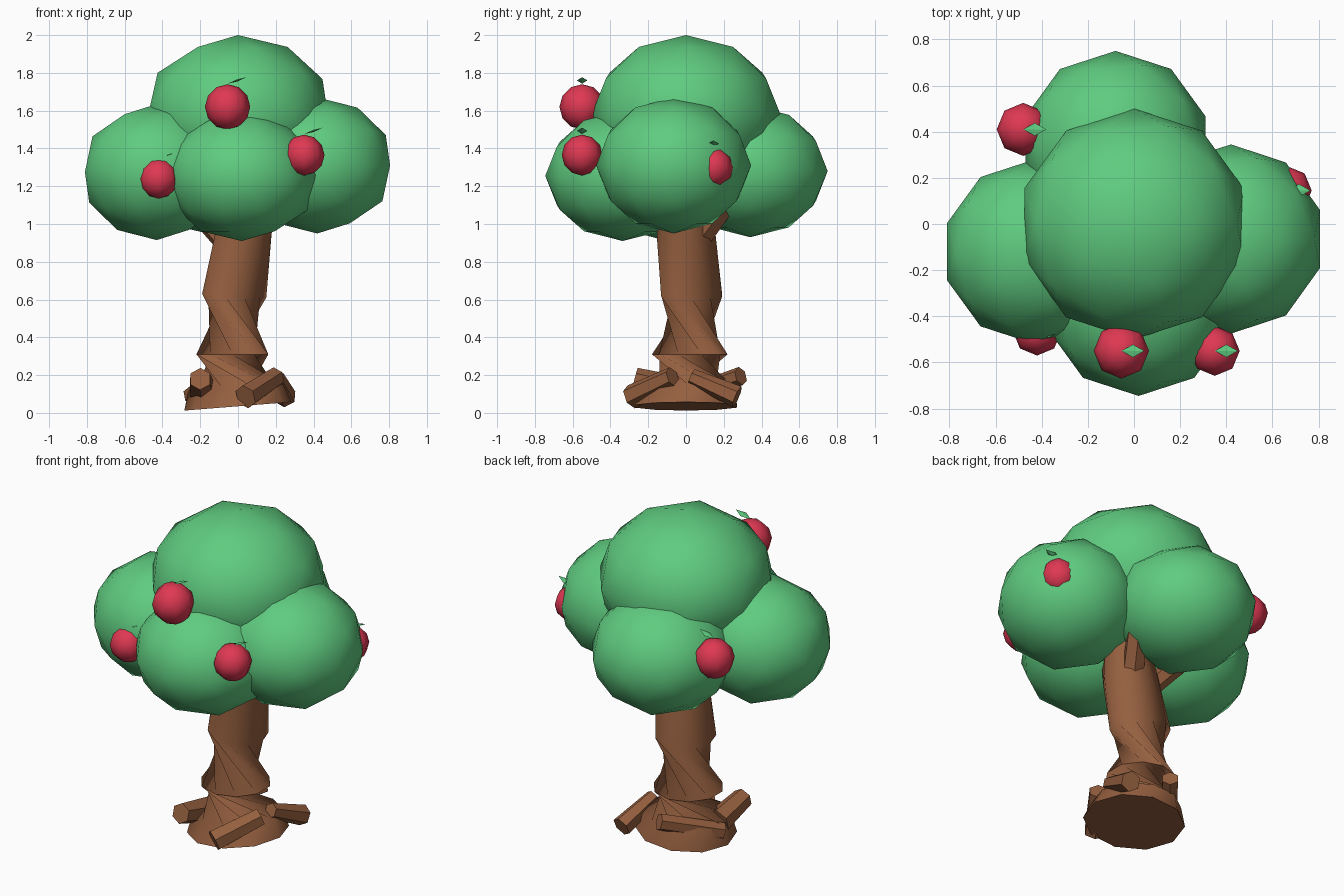
import bpy, bmesh, math
from mathutils import Vector, Matrix

cube = bpy.data.objects.get("Cube")
if cube:
    bpy.data.objects.remove(cube, do_unlink=True)


def material(name, rgb):
    m = bpy.data.materials.new(name)
    m.use_nodes = True
    m.diffuse_color = (*rgb, 1)
    bsdf = m.node_tree.nodes["Principled BSDF"]
    bsdf.inputs["Base Color"].default_value = (*rgb, 1)
    bsdf.inputs["Roughness"].default_value = 0.8
    return m


GREEN = material("leaf green", (0.115, 0.6, 0.215))
RED = material("apple red", (0.74, 0.04, 0.085))
BROWN = material("bark brown", (0.30, 0.115, 0.05))


def add_object(name, bm, mat, angle=None):
    """Turn a bmesh into an object, smooth below the given edge angle."""
    bmesh.ops.recalc_face_normals(bm, faces=bm.faces)
    mesh = bpy.data.meshes.new(name)
    bm.to_mesh(mesh)
    bm.free()
    mesh.materials.append(mat)
    ob = bpy.data.objects.new(name, mesh)
    bpy.context.scene.collection.objects.link(ob)
    if angle:
        bpy.ops.object.select_all(action='DESELECT')
        ob.select_set(True)
        bpy.context.view_layer.objects.active = ob
        bpy.ops.object.shade_smooth_by_angle(angle=math.radians(angle))
    return ob


def loft(name, rings, sides, angle):
    """Skin circles given as (centre, radius, axis)."""
    bm = bmesh.new()
    loops = []
    for centre, radius, axis in rings:
        turn = Vector(axis).to_track_quat('Z', 'Y')
        loop = []
        for i in range(sides):
            a = math.tau * (i + 0.5) / sides
            p = Vector((math.cos(a), math.sin(a), 0)) * radius
            loop.append(bm.verts.new(Vector(centre) + turn @ p))
        loops.append(loop)
    for low, high in zip(loops, loops[1:]):
        for i in range(sides):
            j = (i + 1) % sides
            bm.faces.new((low[i], low[j], high[j], high[i]))
    bm.faces.new(loops[0])
    bm.faces.new(loops[-1])
    return add_object(name, bm, BROWN, angle)


def limb(name, start, end, r_start, r_end, sides=6):
    axis = Vector(end) - Vector(start)
    loft(name, [(start, r_start, axis), (end, r_end, axis)], sides, 35)


# Trunk: flared foot, gentle bend, top hidden in the crown
UP = (0, 0, 1)
loft("trunk", [((0, 0, 0.035), 0.285, (-0.08, 0, 1)),
               ((-0.01, 0.01, 0.14), 0.25, (-0.04, 0, 1)),
               ((-0.03, 0.02, 0.31), 0.2, UP),
               ((-0.02, 0.03, 0.62), 0.17, (0.06, 0, 1)),
               ((0.03, 0.0, 0.95), 0.155, (0.15, -0.05, 1)),
               ((0.08, 0.0, 1.2), 0.13, (0.15, 0, 1))], 10, 60)

# Roots hugging the foot of the trunk
limb("front_root", (0.2, -0.07, 0.19), (0.04, -0.29, 0.085), 0.055, 0.065)
limb("right_root", (0.2, 0.03, 0.19), (0.25, 0.27, 0.085), 0.045, 0.06)
limb("left_root", (-0.19, -0.04, 0.12), (-0.2, -0.27, 0.18), 0.075, 0.06)
limb("back_root", (-0.25, 0.0, 0.09), (-0.02, 0.29, 0.195), 0.05, 0.05)

# Branch stubs under the crown
limb("left_branch", (-0.06, 0.06, 0.89), (-0.28, 0.12, 1.15), 0.055, 0.06)
limb("back_branch", (0.07, 0.07, 0.92), (0.17, 0.24, 1.15), 0.065, 0.06)

# Foliage: squashed low-poly balls
foliage = {
    "top_foliage": ((0, 0, 1.58), (0.5, 0.5, 0.42)),
    "front_foliage": ((0.02, -0.335, 1.255), (0.41, 0.41, 0.345)),
    "left_foliage": ((-0.43, -0.12, 1.275), (0.4, 0.4, 0.36)),
    "right_foliage": ((0.42, -0.065, 1.31), (0.405, 0.41, 0.36)),
    "back_foliage": ((-0.08, 0.34, 1.28), (0.41, 0.41, 0.35)),
}
for name, (centre, size) in foliage.items():
    bm = bmesh.new()
    bmesh.ops.create_icosphere(
        bm, subdivisions=2, radius=1,
        matrix=Matrix.Translation(centre) @ Matrix.Diagonal((*size, 1)))
    add_object(name, bm, GREEN, 80)


def apple(name, centre, radius):
    """Faceted fruit with a tilted diamond leaf."""
    bm = bmesh.new()
    bmesh.ops.create_uvsphere(bm, u_segments=8, v_segments=6, radius=radius,
                              matrix=Matrix.Translation(centre))
    add_object(name, bm, RED, 60)
    bm = bmesh.new()
    mid = Vector(centre) + Vector((0.05, 0, radius + 0.02))
    outline = ((-0.05, 0, -0.017), (0, -0.028, 0), (0.05, 0, 0.017), (0, 0.028, 0))
    rim = [bm.verts.new(mid + Vector(p)) for p in outline]
    top = bm.verts.new(mid + Vector((0, 0, 0.006)))
    low = bm.verts.new(mid - Vector((0, 0, 0.006)))
    for i in range(4):
        for tip in (top, low):
            bm.faces.new((rim[i], rim[(i + 1) % 4], tip))
    add_object(name + "_leaf", bm, GREEN)


apple("top_apple", (-0.055, -0.55, 1.62), 0.12)
apple("front_apple", (0.35, -0.55, 1.365), 0.108)
apple("left_apple", (-0.42, -0.465, 1.24), 0.105)
apple("back_apple", (-0.48, 0.41, 1.37), 0.115)
apple("right_apple", (0.665, 0.145, 1.3), 0.105)
